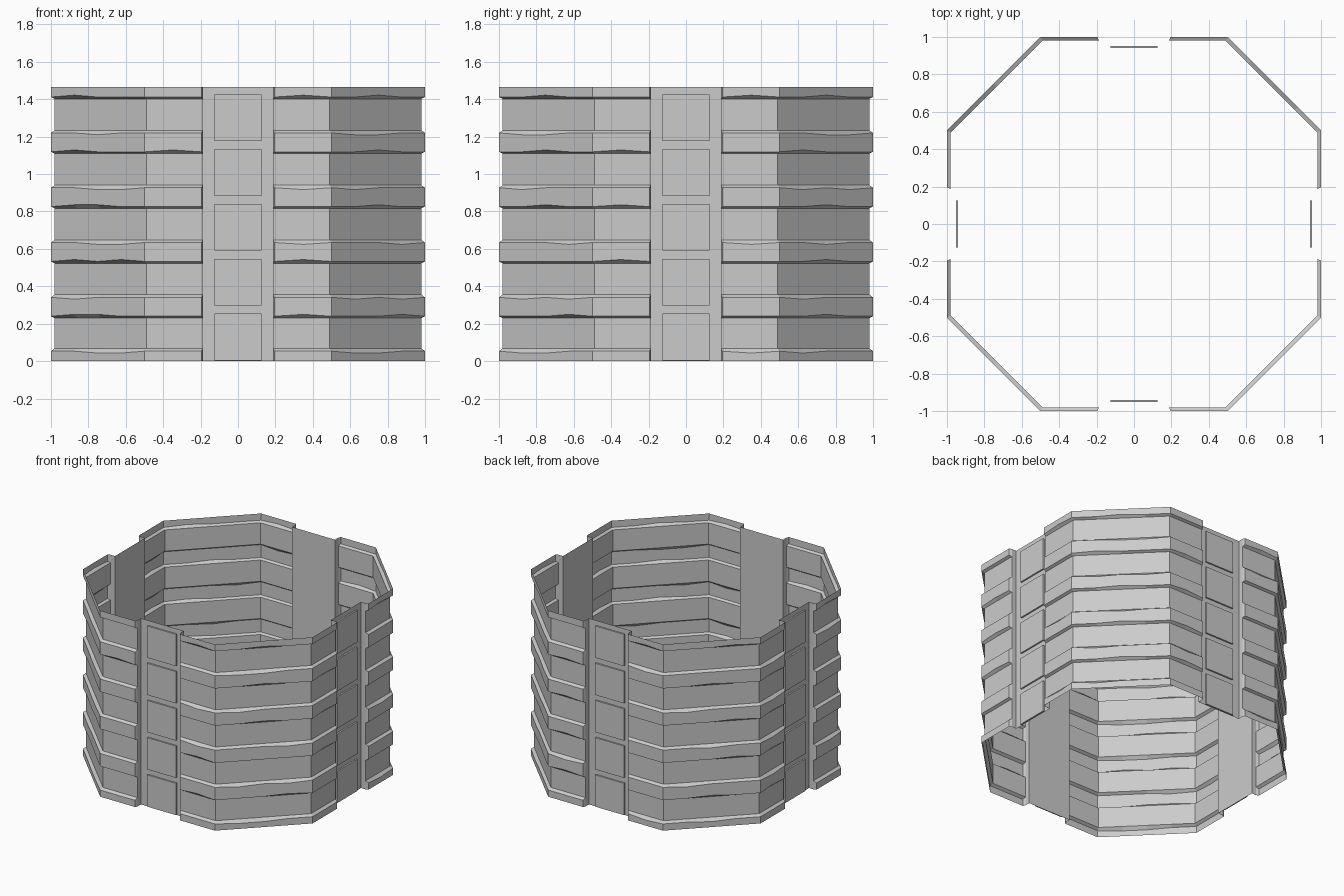
import bpy, bmesh, math, random
from mathutils import Matrix

if "Cube" in bpy.data.objects:
    bpy.data.objects.remove(bpy.data.objects["Cube"])

random.seed(4)
H, STEP = 1.465, 0.293      # total height, band spacing
OUT, IN = 1.0, 0.98         # band face and recessed wall face
JAMB, BACK = 0.187, 0.94    # bay half width, bay depth

# Vertical profile (height, radius, chip direction)
profile = [(0, OUT, 0), (0.053, OUT, -1), (0.068, IN, 0)]
for k in range(1, 5):
    z = k * STEP
    profile += [(z - 0.063, IN, 0), (z - 0.053, OUT, 1),
                (z + 0.048, OUT, -1), (z + 0.062, IN, 0)]
profile += [(H - 0.063, IN, 0), (H - 0.053, OUT, 1), (H, OUT, 0)]


def plan(s):
    """Corner wall plan from the front bay jamb to the right bay jamb."""
    end = 0.195 if s == OUT else JAMB
    half = [(JAMB, -BACK), (JAMB, -IN), (end, -s), (0.35, -s), (0.5 * s, -s)]
    a, b = half[-1], (s, -0.5 * s)
    mid = [(a[0] + (b[0] - a[0]) * t, a[1] + (b[1] - a[1]) * t)
           for t in (0.25, 0.5, 0.75)]
    return half + mid + [(-y, -x) for x, y in reversed(half)]


def finish(name, bm, turn):
    bmesh.ops.remove_doubles(bm, verts=bm.verts, dist=1e-4)
    bmesh.ops.rotate(bm, verts=bm.verts,
                     matrix=Matrix.Rotation(turn * math.pi / 2, 3, 'Z'))
    me = bpy.data.meshes.new(name)
    bm.to_mesh(me)
    bm.free()
    bpy.context.collection.objects.link(bpy.data.objects.new(name, me))


def corner_wall(turn):
    bm = bmesh.new()
    rows = []
    for z, s, chip in profile:
        pts = plan(s)
        worn = random.sample((3, 5, 6, 7, 9), 2) if chip else []
        rows.append([bm.verts.new((x, y, z + (chip * 0.010 if i in worn else 0)))
                     for i, (x, y) in enumerate(pts)])
    for lo, hi in zip(rows, rows[1:]):
        for i in range(len(lo) - 1):
            bm.faces.new((lo[i], lo[i + 1], hi[i + 1], hi[i]))
    finish("banded_corner_wall", bm, turn)


def quad(bm, *pts):
    bm.faces.new([bm.verts.new(p) for p in pts])


def bay(turn):
    # Flat back of the recessed bay
    bm = bmesh.new()
    quad(bm, (-JAMB, -BACK, 0), (JAMB, -BACK, 0), (JAMB, -BACK, H), (-JAMB, -BACK, H))
    finish("bay_back", bm, turn)
    # Five raised panels, open at the rear
    bm = bmesh.new()
    w, f = 0.125, BACK + 0.012
    for k in range(5):
        a, b = k * STEP + 0.004, k * STEP + 0.254
        quad(bm, (-w, -f, a), (w, -f, a), (w, -f, b), (-w, -f, b))
        quad(bm, (-w, -f, b), (w, -f, b), (w, -BACK, b), (-w, -BACK, b))
        quad(bm, (-w, -BACK, a), (w, -BACK, a), (w, -f, a), (-w, -f, a))
        quad(bm, (w, -f, a), (w, -BACK, a), (w, -BACK, b), (w, -f, b))
        quad(bm, (-w, -BACK, a), (-w, -f, a), (-w, -f, b), (-w, -BACK, b))
    finish("bay_panels", bm, turn)


for t in range(4):
    corner_wall(t)
    bay(t)
